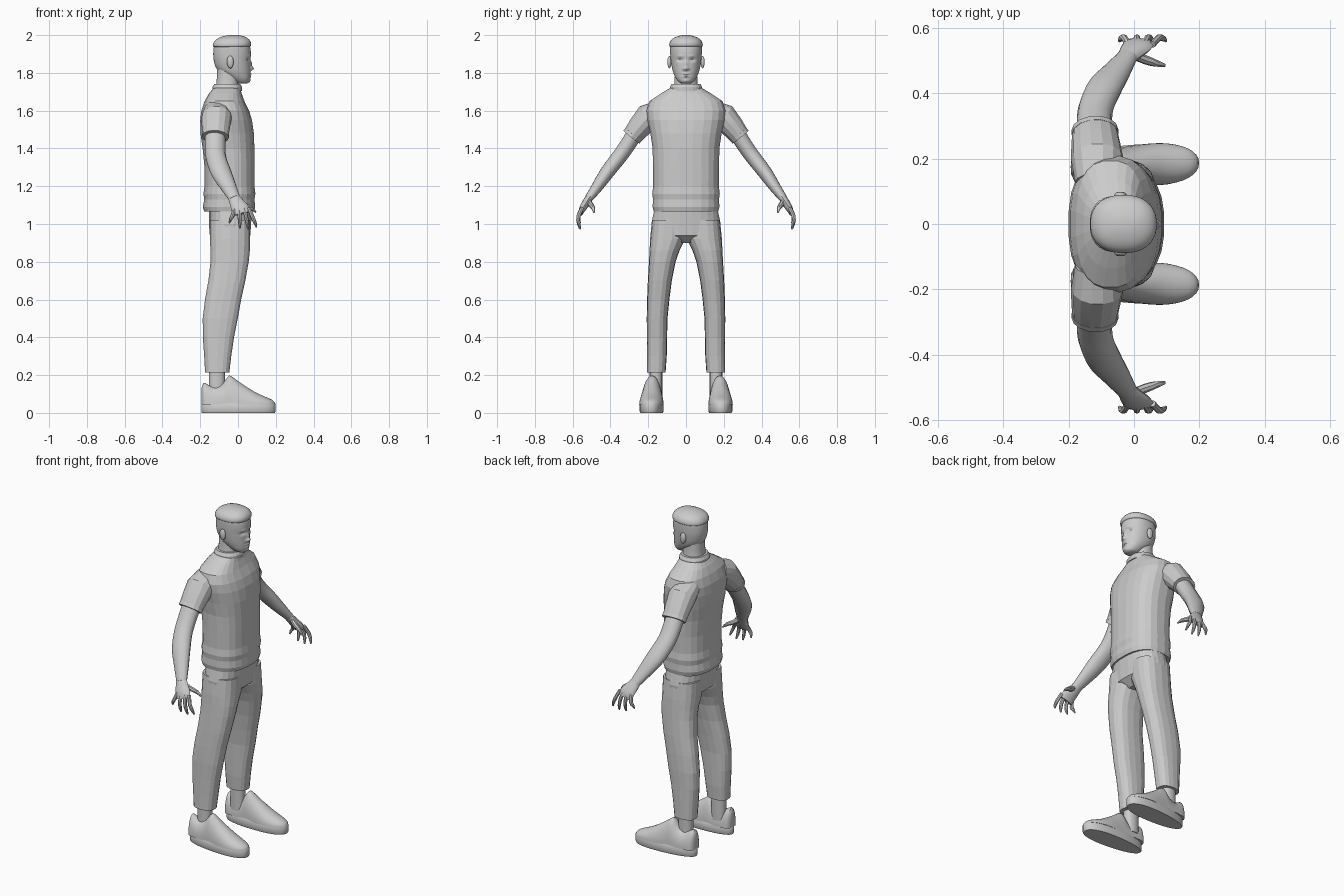
import bpy, bmesh, math
from mathutils import Vector

cloth = bpy.data.materials.new("light_grey")
cloth.diffuse_color = (0.6, 0.6, 0.6, 1)


def build(name, rings, mirror=False, smooth=None):
    """Skin a list of equal-length point rings, closing both ends."""
    bm = bmesh.new()
    loops = [[bm.verts.new(p) for p in r] for r in rings]
    n = len(loops[0])
    for a, b in zip(loops, loops[1:]):
        for i in range(n):
            bm.faces.new((a[i], a[(i + 1) % n], b[(i + 1) % n], b[i]))
    bm.faces.new(loops[0][::-1])
    bm.faces.new(loops[-1])
    bmesh.ops.recalc_face_normals(bm, faces=bm.faces)
    me = bpy.data.meshes.new(name)
    bm.to_mesh(me)
    bm.free()
    me.materials.append(cloth)
    ob = bpy.data.objects.new(name, me)
    bpy.context.collection.objects.link(ob)
    if smooth:
        bpy.ops.object.select_all(action='DESELECT')
        bpy.context.view_layer.objects.active = ob
        ob.select_set(True)
        bpy.ops.object.shade_smooth_by_angle(angle=math.radians(smooth))
    if mirror:
        m = ob.modifiers.new("mirror", 'MIRROR')
        m.use_axis = (False, True, False)
    return ob


def sup(t, n):
    """Unit superellipse point."""
    c, s = math.cos(t), math.sin(t)
    return (math.copysign(abs(c) ** (2 / n), c), math.copysign(abs(s) ** (2 / n), s))


def level(z, x0, x1, y0, y1, sides=20, n=2.3):
    """Horizontal ring filling the given box."""
    pts = []
    for i in range(sides):
        u, v = sup(math.tau * (i + .5) / sides, n)
        pts.append(Vector(((x0 + x1) / 2 + u * (x1 - x0) / 2, (y0 + y1) / 2 + v * (y1 - y0) / 2, z)))
    return pts


def smooth_rows(rows, k):
    """Catmull-Rom interpolation of a table, k steps per row."""
    out = []
    for i in range(len(rows) - 1):
        p = [rows[max(0, min(len(rows) - 1, i + j))] for j in (-1, 0, 1, 2)]
        for s in range(k):
            t = s / k
            out.append([.5 * (2 * b + (c - a) * t + (2 * a - 5 * b + 4 * c - d) * t * t
                              + (3 * b - a - 3 * c + d) * t ** 3) for a, b, c, d in zip(*p)])
    return out + [list(rows[-1])]


def limb(name, rows, sides=12, k=1, smooth=40):
    """Mirrored tube; rows are x, y, z, radius along x, radius across."""
    rows = smooth_rows(rows, k)
    c = [Vector(r[:3]) for r in rows]
    rings = []
    for i, r in enumerate(rows):
        t = (c[min(i + 1, len(c) - 1)] - c[max(i - 1, 0)]).normalized()
        u = (Vector((1, 0, 0)) - t * t.x).normalized()
        v = t.cross(u)
        rings.append([c[i] + u * r[3] * math.cos(a) + v * r[4] * math.sin(a)
                      for a in (math.tau * j / sides for j in range(sides))])
    return build(name, rings, True, smooth)


# Shirt body: z, back, front, half width
shirt = [(1.065, -.18, .085, .172), (1.09, -.187, .092, .178), (1.13, -.18, .088, .176),
         (1.16, -.184, .093, .18), (1.2, -.178, .088, .175), (1.3, -.178, .088, .176),
         (1.4, -.188, .088, .178), (1.48, -.2, .085, .19), (1.55, -.201, .075, .205),
         (1.6, -.195, .06, .21), (1.65, -.178, .035, .195), (1.69, -.155, .02, .135),
         (1.72, -.13, .012, .085), (1.735, -.122, .008, .073)]
build("shirt_body", [level(z, a, b, -w, w, 24, 2.5) for z, a, b, w in shirt])
build("shirt_collar", [level(z, -.124 - e, .01 + e, -.074 - e, .074 + e, 24)
                       for z, e in ((1.705, .012), (1.725, .012), (1.742, .002), (1.742, -.006))])

# Sleeves with a folded hem
limb("sleeve", [(-.11, .13, 1.605, .07, .055), (-.113, .2, 1.565, .08, .075),
                (-.117, .245, 1.515, .075, .064), (-.12, .285, 1.465, .069, .054)], 14, 1, 20)
limb("sleeve_hem", [(-.119, .276, 1.476, .072, .057), (-.12, .288, 1.461, .072, .056)], 14, 1, 20)

# Bare arm, palm, fingers and thumb
limb("arm", [(-.12, .25, 1.51, .055, .045), (-.121, .325, 1.395, .054, .042),
             (-.112, .37, 1.335, .054, .041), (-.088, .42, 1.27, .054, .038),
             (-.052, .468, 1.2, .043, .031), (-.018, .515, 1.135, .031, .022)], 14, 3)
limb("palm", [(-.024, .508, 1.145, .03, .021), (-.005, .53, 1.11, .04, .021),
              (.012, .548, 1.08, .047, .018), (.02, .558, 1.055, .043, .012)], 12, 3)
tips = [(-.045, 1.005), (.01, .977), (.055, .972), (.098, .983)]
for i, (tx, tz) in enumerate(tips):
    kx = -.018 + i * .025
    limb("finger_%d" % (i + 1), [(kx, .55, 1.085, .01, .011), (kx * .55 + tx * .45, .57, 1.04, .0105, .011),
                                 (kx * .2 + tx * .8, .568, 1.005 + (tz - .98) * .8, .009, .009),
                                 (tx, .56, tz, .004, .004)], 8, 2)
limb("thumb", [(0, .517, 1.125, .014, .014), (.035, .503, 1.1, .014, .014),
               (.068, .492, 1.085, .011, .011), (.094, .486, 1.062, .004, .005)], 8, 2)

# Trousers: hips, then legs as z, back, front, inner, outer
hips = [(.9, -.1, .02, .04), (.94, -.15, .066, .18), (1.0, -.155, .07, .185), (1.08, -.155, .076, .168)]
build("trouser_hips", [level(z, a, b, -w, w, 24, 2.4) for z, a, b, w in hips])
leg = [(.215, -.175, -.045, .108, .207), (.3, -.18, -.035, .102, .207), (.4, -.187, -.02, .1, .207),
       (.5, -.188, 0, .098, .208), (.6, -.176, .018, .088, .206), (.7, -.158, .04, .075, .202),
       (.8, -.147, .058, .055, .196), (.86, -.147, .064, .034, .193), (.92, -.15, .066, .004, .19),
       (1.02, -.15, .066, .001, .18)]
build("trouser_leg", [level(*r, 18, 2.5) for r in leg], True)
build("ankle", [level(z, -.155, -.068, .125, .193, 14) for z in (.08, .16, .24)], True, 40)


# Shoes: sole outline, then a domed upper built heel to toe
def sole(z, e):
    pts = []
    for i in range(40):
        u, v = sup(math.tau * i / 40, 2.3)
        pts.append(Vector((.0025 + u * (.197 + e), .181 + .006 * u + v * (.062 + .008 * u + e), z)))
    return pts


build("shoe_sole", [sole(0, -.004), sole(.008, 0), sole(.045, 0), sole(.052, -.004)], True, 30)
# x, half width, top height
upper = [(-.193, .022, .13), (-.183, .04, .158), (-.165, .047, .153), (-.125, .051, .135), (-.085, .053, .15),
         (-.055, .055, .19), (-.038, .056, .196), (0, .06, .168), (.05, .064, .135), (.1, .063, .105),
         (.15, .052, .083), (.18, .036, .069), (.195, .015, .055)]
rings = []
for x, w, h in smooth_rows(upper, 2):
    y = .181 + .03 * x
    arc = [math.pi * i / 16 for i in range(17)]
    rings.append([Vector((x, y + w * math.cos(a), .045 + (h - .045) * math.sin(a))) for a in arc])
build("shoe_upper", rings, True, 45)

# Neck
build("neck", [level(z, a, b, -w, w, 24) for z, a, b, w in
               ((1.69, -.125, .01, .072), (1.74, -.115, .002, .062), (1.78, -.112, .005, .06),
                (1.84, -.11, .0, .058))], False, 50)

# Head with sculpted face: bumps are y, z, depth, spread y, spread z
head = [(1.743, .0, .045, .018), (1.75, -.02, .057, .036), (1.77, -.05, .064, .053), (1.8, -.095, .066, .067),
        (1.83, -.118, .066, .075), (1.87, -.129, .066, .081), (1.91, -.131, .068, .084),
        (1.945, -.126, .062, .083), (1.97, -.112, .045, .07), (1.99, -.08, .015, .04)]
bumps = [(0, 1.824, .02, .011, .011), (0, 1.848, .011, .009, .014), (.014, 1.82, .005, .006, .006),
         (.032, 1.868, -.012, .014, .008), (.03, 1.889, .004, .018, .006), (.032, 1.866, .004, .007, .004),
         (0, 1.794, .006, .018, .005), (0, 1.781, .006, .016, .005), (0, 1.7875, -.004, .022, .002),
         (0, 1.757, .005, .016, .009)]
rings = []
for z, a, b, w in smooth_rows(head, 8):
    ring = level(z, a, b, -w, w, 72, 2.15)
    for p in ring:
        if p.x > 0:
            p.x += min(1, p.x / .03) * sum(d * math.exp(-((abs(p.y) - y) / sy) ** 2 - ((z - h) / sz) ** 2)
                                           for y, h, d, sy, sz in bumps)
    rings.append(ring)
build("head", rings, False, 60)

# Cropped hair cap
hair = [(1.938, -.129, .06, .083), (1.943, -.134, .068, .089), (1.96, -.13, .069, .087),
        (1.978, -.115, .058, .075), (1.992, -.085, .035, .05), (2.0, -.05, .005, .018)]
build("hair", [level(z, a, b, -w, w, 32) for z, a, b, w in smooth_rows(hair, 2)], False, 50)

# Ears
build("ear", [level(1.857 + .033 * math.cos(t), -.04 - .02 * math.sin(t) + .006 * math.cos(t) - .008 * math.cos(t),
                    -.04 + .017 * math.sin(t), .088 - .011 * math.sin(t), .088 + .011 * math.sin(t), 12)
              for t in (math.pi * (.04 + .92 * i / 10) for i in range(11))], True, 60)
